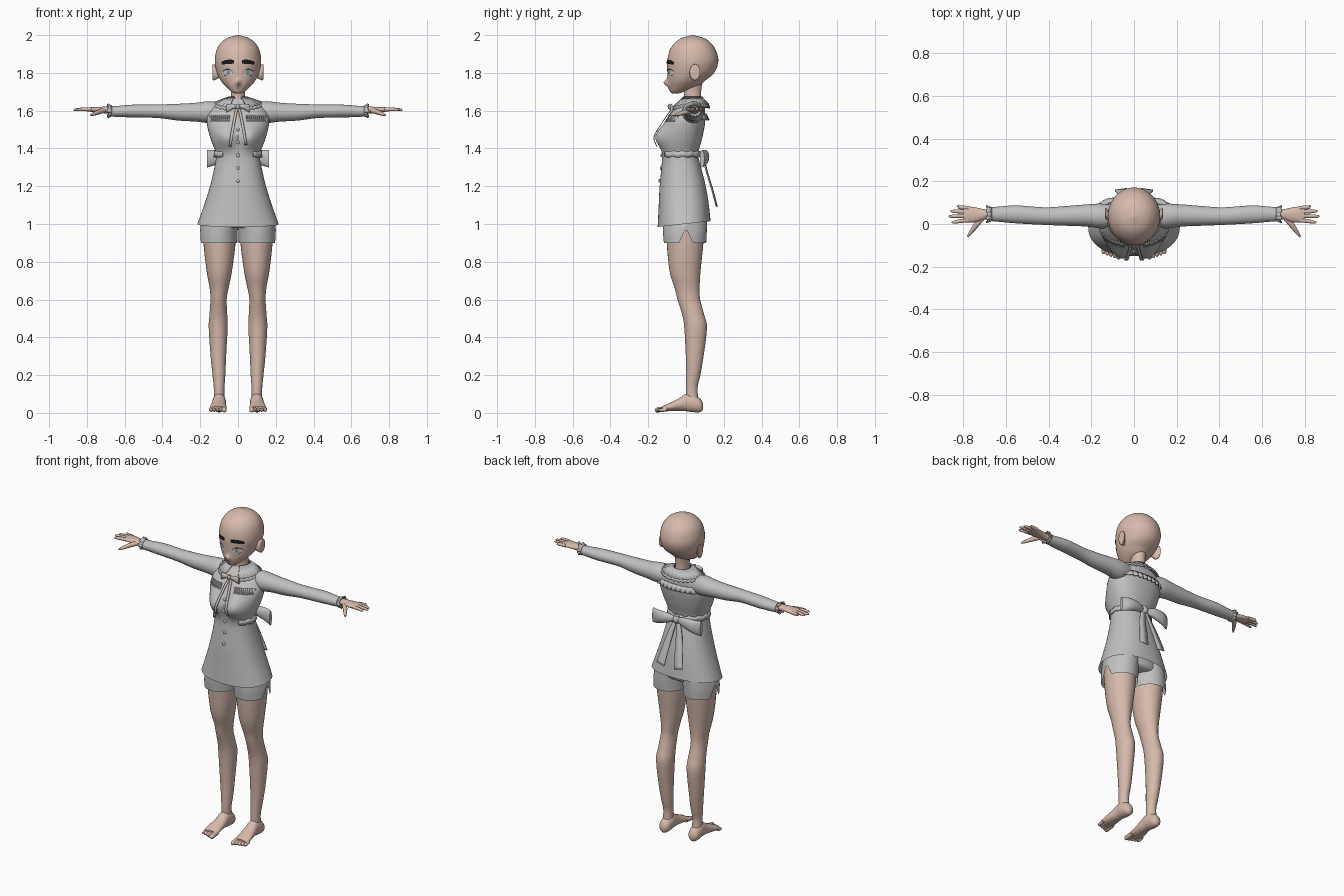
import bpy
from math import sin, cos, pi, exp, radians
from mathutils import Vector
from mathutils.bvhtree import BVHTree

if "Cube" in bpy.data.objects:
    bpy.data.objects.remove(bpy.data.objects["Cube"])


def material(name, r, g, b):
    m = bpy.data.materials.new(name)
    m.use_nodes = True
    m.diffuse_color = (r, g, b, 1)
    m.node_tree.nodes["Principled BSDF"].inputs["Base Color"].default_value = (r, g, b, 1)
    return m


SKIN = material("skin", .68, .49, .41)
CLOTH = material("grey cloth", .53, .53, .53)
BLACK = material("black hair", .01, .01, .01)
WHITE = material("eye white", .7, .68, .66)
IRIS = material("iris green", .2, .35, .32)
LIP = material("lip", .42, .2, .17)


def build(name, verts, faces, mat, mirror=False, thick=0):
    me = bpy.data.meshes.new(name)
    me.from_pydata([tuple(v) for v in verts], [], faces)
    me.materials.append(mat)
    ob = bpy.data.objects.new(name, me)
    bpy.context.collection.objects.link(ob)
    bpy.context.view_layer.objects.active = ob
    bpy.ops.object.select_all(action='DESELECT')
    ob.select_set(True)
    bpy.ops.object.mode_set(mode='EDIT')
    bpy.ops.mesh.select_all(action='SELECT')
    bpy.ops.mesh.normals_make_consistent(inside=False)
    bpy.ops.object.mode_set(mode='OBJECT')
    bpy.ops.object.shade_smooth_by_angle(angle=radians(50))
    if thick:
        s = ob.modifiers.new("thickness", 'SOLIDIFY')
        s.thickness, s.offset = thick, 0
    if mirror:
        ob.modifiers.new("mirror", 'MIRROR')
    return ob


def smooth_path(rows, steps):
    """Catmull-Rom through rows of numbers."""
    out = []
    for i in range(len(rows) - 1):
        p = [rows[max(i - 1, 0)], rows[i], rows[i + 1], rows[min(i + 2, len(rows) - 1)]]
        for k in range(steps):
            t = k / steps
            out.append([b + .5 * t * (c - a + t * (2*a - 5*b + 4*c - d + t * (3*(b - c) + d - a)))
                        for a, b, c, d in zip(*p)])
    return out + [list(rows[-1])]


def skin_rings(rings, caps):
    n, m = len(rings[0]), len(rings)
    faces = [(i*n + j, i*n + (j + 1) % n, (i + 1)*n + (j + 1) % n, (i + 1)*n + j)
             for i in range(m - 1) for j in range(n)]
    if caps:
        faces += [tuple(range(n)), tuple(range((m - 1)*n, m*n))]
    return [v for r in rings for v in r], faces


def loft(name, rows, mat, axis='z', n=32, steps=4, caps=True, power=1, warp=None, **kw):
    """Rows: position on axis, two centre values, two radii."""
    rings = []
    for t, c1, c2, r1, r2 in smooth_path(rows, steps):
        ring = []
        for j in range(n):
            a = 2 * pi * j / n
            u, w = [(1 if f > 0 else -1) * abs(f) ** power for f in (cos(a), sin(a))]
            u, w = c1 + r1 * u, c2 + r2 * w
            v = Vector({'z': (u, w, t), 'x': (t, u, w), 'y': (u, t, w)}[axis])
            ring.append(warp(v) if warp else v)
        rings.append(ring)
    return build(name, *skin_rings(rings, caps), mat, **kw)


def tube(name, rows, mat, n=10, **kw):
    """Rows: x, y, z, radius."""
    rows = smooth_path(rows, 3)
    q = (Vector(rows[-1][:3]) - Vector(rows[0][:3])).to_track_quat('Z', 'X')
    rings = [[Vector(r[:3]) + q @ Vector((cos(2*pi*j/n), sin(2*pi*j/n), 0)) * r[3]
              for j in range(n)] for r in rows]
    return build(name, *skin_rings(rings, True), mat, **kw)


def strip(name, a, b, mat, **kw):
    n = len(a)
    return build(name, list(a) + list(b), [(i, i + 1, n + i + 1, n + i) for i in range(n - 1)], mat, **kw)


def surface(ob):
    me = ob.data
    return BVHTree.FromPolygons([v.co.copy() for v in me.vertices], [tuple(p.vertices) for p in me.polygons])


def on(tree, x, z, off=.003, side=-1):
    hit = tree.ray_cast(Vector((x, side, z)), Vector((0, -side, 0)))[0]
    return hit + Vector((0, side * off, 0)) if hit else Vector((x, .02, z))


def patch(name, tree, cols, mat, off=.003, steps=3, **kw):
    """Plate lying on a surface; columns are x, top z, bottom z."""
    cols = smooth_path(cols, steps)
    strip(name, [on(tree, x, t, off) for x, t, b in cols], [on(tree, x, b, off) for x, t, b in cols], mat, **kw)


# Head with nose
def face_warp(v):
    if v.y < 0:
        v.y -= .022 * exp(-(v.x / .012)**2 - ((v.z - 1.748) / .017)**2)
    return v


head = loft("head", [(1.69, 0, -.058, .012, .012), (1.70, 0, -.048, .034, .036), (1.73, 0, -.015, .067, .08),
                     (1.76, 0, .003, .092, .1), (1.80, 0, .025, .111, .124), (1.86, 0, .036, .123, .135),
                     (1.92, 0, .036, .114, .122), (1.96, 0, .036, .09, .094), (1.985, 0, .036, .056, .058),
                     (2.0, 0, .036, .004, .004)], SKIN, n=64, steps=6, warp=face_warp)
face = surface(head)
loft("neck", [(1.56, 0, .03, .06, .05), (1.64, 0, .035, .042, .046), (1.70, 0, .034, .038, .046),
              (1.78, 0, .04, .045, .05)], SKIN)
loft("ear", [(.095, .03, 1.795, .012, .02), (.112, .036, 1.798, .018, .03), (.126, .045, 1.802, .026, .042),
             (.134, .05, 1.805, .025, .04), (.136, .05, 1.805, .014, .024)], SKIN, axis='x', n=20, mirror=True)

# Painted face
patch("eyebrow", face, [(.02, 1.866, 1.85), (.035, 1.87, 1.848), (.065, 1.868, 1.846), (.088, 1.858, 1.844)],
      BLACK, .005, mirror=True)
patch("eye_white", face, [(.028, 1.798, 1.796), (.04, 1.815, 1.786), (.06, 1.818, 1.784), (.078, 1.81, 1.798)],
      WHITE, .002, mirror=True)
patch("iris", face, [(.042, 1.806, 1.796), (.046, 1.814, 1.788), (.056, 1.814, 1.788), (.06, 1.806, 1.796)],
      IRIS, .003, mirror=True)
patch("upper_lash", face, [(.027, 1.801, 1.797), (.04, 1.818, 1.814), (.06, 1.822, 1.816), (.083, 1.81, 1.806)],
      BLACK, .004, mirror=True)
patch("lower_lash", face, [(.058, 1.786, 1.782), (.074, 1.791, 1.787)], BLACK, .004, mirror=True)
patch("mouth", face, [(-.018, 1.721, 1.72), (0, 1.721, 1.717), (.018, 1.721, 1.72)], LIP, .002)


# Jacket body with rounded bust and hem rising to the back
def jacket_warp(v):
    if v.y < 0:
        v.y -= .045 * exp(-((abs(v.x) - .065) / .06)**2 - ((v.z - 1.46) / .06)**2)
    v.z += .11 * (v.y + .1) * max(0, (1.2 - v.z) / .21)
    return v


jacket = loft("jacket", [(.99, 0, -.01, .215, .14), (1.1, 0, -.0125, .178, .132), (1.2, 0, -.0175, .148, .122),
                         (1.3, 0, -.025, .125, .105), (1.37, 0, -.03, .117, .095), (1.45, 0, -.02, .145, .105),
                         (1.52, 0, -.008, .163, .107), (1.57, 0, .005, .163, .097), (1.62, 0, .022, .135, .077),
                         (1.65, 0, .03, .08, .056), (1.665, 0, .032, .048, .048)],
              CLOTH, n=64, steps=5, caps=False, power=.88, warp=jacket_warp)
body = surface(jacket)

# Sleeves and cuffs
loft("sleeve", [(.08, .035, 1.59, .05, .05), (.15, .037, 1.592, .058, .058), (.22, .04, 1.592, .052, .05),
                (.32, .038, 1.592, .046, .044), (.42, .037, 1.597, .041, .036), (.55, .045, 1.598, .042, .034),
                (.64, .046, 1.596, .035, .029), (.68, .046, 1.597, .032, .027)],
     CLOTH, axis='x', mirror=True)
ring = [2 * pi * i / 60 for i in range(61)]
strip("cuff_ruffle", [(.667, .046 + .031*cos(a), 1.598 + .026*sin(a)) for a in ring],
      [(.69 + .004*cos(6*a), .046 + (.037 + .004*sin(12*a))*cos(a), 1.6 + (.033 + .004*sin(12*a))*sin(a))
       for a in ring], CLOTH, thick=.004, mirror=True)

# Hands
loft("palm", [(.66, .046, 1.6, .024, .02), (.70, .045, 1.603, .024, .018), (.74, .043, 1.605, .034, .015),
              (.78, .045, 1.606, .038, .012), (.8, .047, 1.606, .036, .009)], SKIN, axis='x', n=20, mirror=True)
for label, y0, y1, tip in (("index", .018, .008, .855), ("middle", .038, .036, .87),
                           ("ring", .057, .06, .86), ("little", .075, .083, .83)):
    tube(label + "_finger", [(.775, y0, 1.606, .01), (.82, (y0 + y1)/2, 1.607, .0095),
                             (tip - .01, y1, 1.605, .007), (tip, y1, 1.604, .003)], SKIN, mirror=True)
tube("thumb", [(.71, .03, 1.6, .013), (.74, -.005, 1.592, .013), (.765, -.04, 1.582, .009),
               (.78, -.06, 1.576, .004)], SKIN, mirror=True)

# Legs, feet and toes
loft("leg", [(.05, .1, .035, .028, .034), (.13, .1, .03, .028, .031), (.2, .101, .038, .034, .038),
             (.3, .104, .046, .041, .047), (.45, .105, .051, .05, .06), (.52, .104, .038, .047, .058),
             (.6, .103, .015, .043, .06), (.66, .1, .006, .05, .066), (.75, .099, -.005, .067, .082),
             (.9, .098, -.005, .085, .097), (1.0, .098, -.005, .085, .1)], SKIN, mirror=True)
loft("foot", [(.09, .1, .034, .012, .016), (.075, .1, .04, .03, .036), (.035, .1, .052, .036, .048),
              (0, .1, .055, .035, .046), (-.04, .102, .043, .039, .032), (-.09, .105, .03, .044, .021),
              (-.125, .105, .022, .042, .013)], SKIN, axis='y', mirror=True)
for i in range(5):
    x, tip, r = .073 + .0175 * i, -.165 + .006 * i, .0135 if i == 0 else .01
    tube("toe", [(x, -.1, .022, r), (x, tip + .025, .017, r), (x, tip + .008, .014, r*.9),
                 (x, tip, .013, r*.4)], SKIN, mirror=True)


# Shorts with notched outer hems
def notch(v):
    if v.x > .1:
        v.z += max(0, .078 - 2.2 * abs(v.y)) * max(0, 1 - (v.z - .9) / .12)
    return v


loft("shorts_leg", [(.9, .102, -.005, .098, .112), (.96, .1, -.006, .098, .116), (1.04, .09, -.006, .095, .116)],
     CLOTH, n=64, caps=False, warp=notch, mirror=True)
loft("shorts_top", [(.98, 0, -.006, .1, .09), (1.0, 0, -.006, .17, .112), (1.08, 0, -.008, .16, .11),
                    (1.2, 0, -.015, .12, .09)], CLOTH)

# Open neckline, collar with wavy edge
patch("neckline", body, [(-.045, 1.64, 1.62), (0, 1.625, 1.55), (.045, 1.64, 1.62)], SKIN, .003)
arc = [radians(-68 + 316 * i / 90) for i in range(91)]
inner = [(.05*cos(a), .034 + .05*sin(a), 1.672) for a in arc]
outer = [(.126*cos(a), .03 + (.09 if a < pi and a > 0 else .105)*sin(a), 1.642 + .014*sin(a)*(sin(a) < 0) * 1.8
          - .012*max(0, sin(a)) + .004*sin(30*a)) for a in arc]
strip("collar", inner, outer, CLOTH, thick=.006)
strip("collar_frill", outer, [(x*1.06, .03 + (y - .03)*1.06, z - .014) for x, y, z in outer], CLOTH, thick=.004)


# Gathered frills on chest and back
def frill(name, x0, x1, z, drop, side, **kw):
    xs = [x0 + (x1 - x0) * i / 60 for i in range(61)]
    strip(name, [on(body, x, z, .004, side) for x in xs],
          [on(body, x, z, .016 + .007*sin(i*1.05), side) - Vector((0, 0, drop)) for i, x in enumerate(xs)],
          CLOTH, thick=.004, **kw)


frill("chest_frill", .045, .15, 1.575, .032, -1, mirror=True)
frill("back_frill", -.155, .155, 1.585, .035, 1)

# Buttons
for k in range(5):
    p = on(body, 0, 1.5 - .068 * k, 0)
    loft("button", [(p.y + .004, 0, p.z, .009, .009), (p.y - .005, 0, p.z, .009, .009),
                    (p.y - .008, 0, p.z, .006, .006)], CLOTH, axis='y', n=16, steps=1)

# Neck bow with hanging ties
loft("neck_bow_loop", [(.004, -.082, 1.622, .007, .007), (.03, -.084, 1.622, .011, .015),
                       (.06, -.076, 1.612, .007, .021)], CLOTH, axis='x', n=16, mirror=True)
loft("neck_bow_knot", [(1.608, 0, -.086, .007, .007), (1.622, 0, -.086, .011, .011),
                       (1.636, 0, -.084, .007, .007)], CLOTH, n=16)
for s, end in ((-1, 1.41), (1, 1.42)):
    ts = [i / 14 for i in range(15)]
    path = [on(body, s*(.004 + .038*t**.8), 1.615 + (end - 1.615)*t, .012) for t in ts]
    strip("neck_tie", [p - Vector((.007, 0, 0)) for p in path], [p + Vector((.007, 0, 0)) for p in path],
          CLOTH, thick=.004)

# Waist sash and large back bow
sash = [radians(-50 + 140 * i / 30) for i in range(31)]
strip("waist_sash", [(.124*cos(a), -.03 + .105*sin(a), 1.385 + .003*sin(14*a)) for a in sash],
      [(.127*cos(a), -.03 + .107*sin(a), 1.355 + .003*sin(12*a)) for a in sash], CLOTH, thick=.005, mirror=True)
loft("back_bow_loop", [(.008, .088, 1.362, .011, .014), (.06, .1, 1.36, .02, .03), (.12, .1, 1.352, .021, .04),
                       (.165, .085, 1.345, .012, .046)], CLOTH, axis='x', n=20, mirror=True)
loft("back_bow_knot", [(1.34, 0, .09, .016, .012), (1.362, 0, .093, .022, .02), (1.385, 0, .09, .016, .012)],
     CLOTH, n=16)
tail = smooth_path([(.008, .095, 1.35, .01), (.03, .115, 1.27, .018), (.048, .145, 1.17, .024),
                    (.062, .166, 1.09, .028)], 4)
strip("back_bow_tail", [(x - w, y, z) for x, y, z, w in tail], [(x + w, y - .008, z + .01) for x, y, z, w in tail],
      CLOTH, thick=.006, mirror=True)
